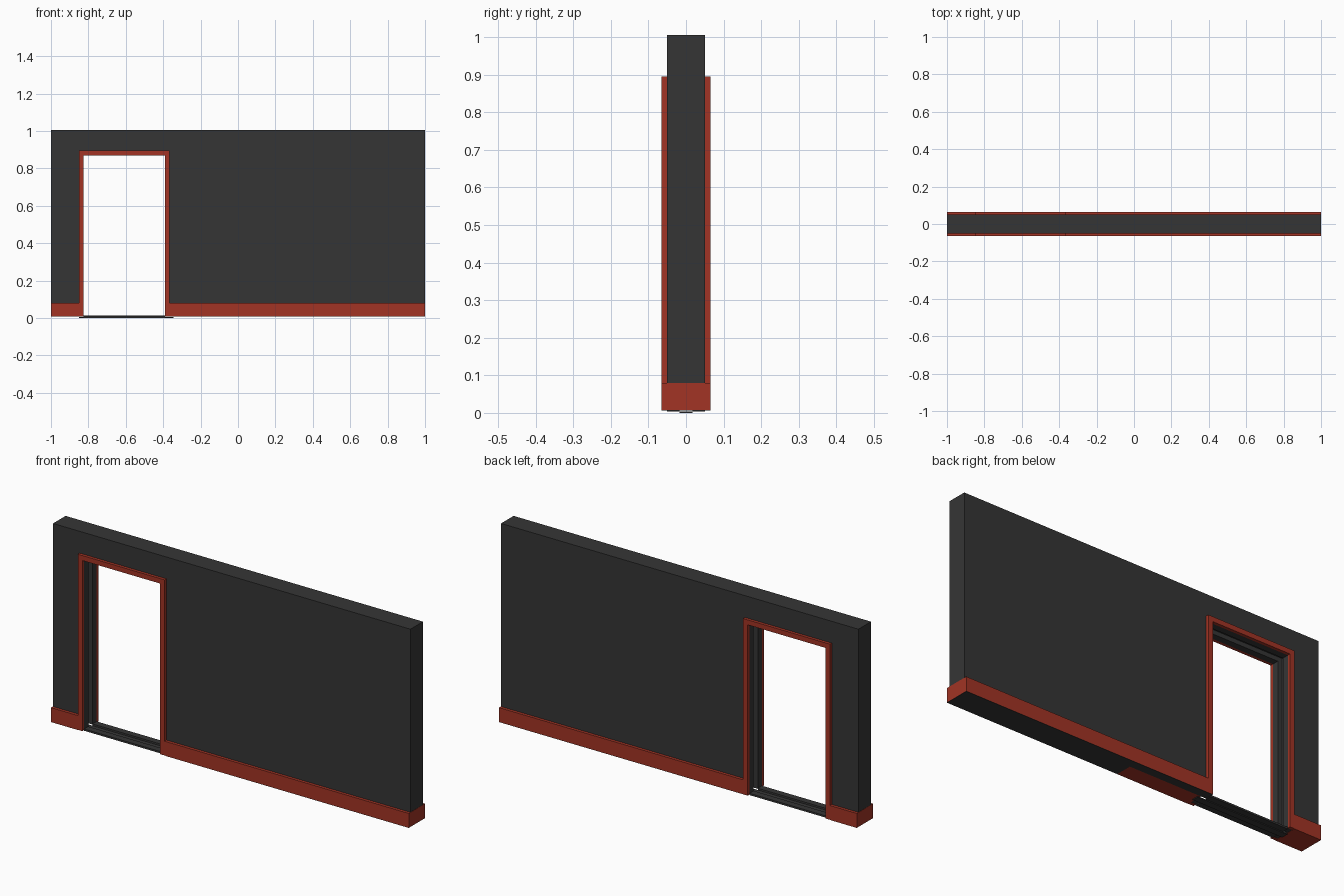
import bpy, bmesh
from mathutils import Vector

if "Cube" in bpy.data.objects:
    bpy.data.objects.remove(bpy.data.objects["Cube"])


def material(name, rgb):
    m = bpy.data.materials.new(name)
    m.diffuse_color = (*rgb, 1)
    m.use_nodes = True
    m.node_tree.nodes["Principled BSDF"].inputs["Base Color"].default_value = m.diffuse_color
    return m


DARK = material("charcoal", (0.036, 0.036, 0.036))
RED = material("brick_red", (0.36, 0.034, 0.018))


def prism(name, points, offset, mat):
    """Closed solid: flat outline extruded along offset."""
    bm = bmesh.new()
    face = bm.faces.new([bm.verts.new(p) for p in points])
    ext = bmesh.ops.extrude_face_region(bm, geom=[face])
    verts = [v for v in ext["geom"] if isinstance(v, bmesh.types.BMVert)]
    bmesh.ops.translate(bm, verts=verts, vec=Vector(offset))
    bmesh.ops.recalc_face_normals(bm, faces=bm.faces)
    me = bpy.data.meshes.new(name)
    bm.to_mesh(me)
    bm.free()
    me.materials.append(mat)
    ob = bpy.data.objects.new(name, me)
    bpy.context.collection.objects.link(ob)
    return ob


def box(name, x0, x1, y0, y1, z0, z1, mat):
    pts = [(x0, y0, z0), (x1, y0, z0), (x1, y1, z0), (x0, y1, z0)]
    return prism(name, pts, (0, 0, z1 - z0), mat)


# Doorway extents, and the slot running round its inside
L, R, TOP = -0.825, -0.39, 0.87
SL, SR, SLOT = -0.85, -0.345, 0.017
BASE = 0.008

# Wall with doorway and door slot cut out
wall = box("wall", -0.999, 0.999, -0.05, 0.05, BASE + 0.002, 1.005, DARK)
cutters = [
    box("doorway_cutter", L, R, -0.2, 0.2, -0.1, TOP, DARK),
    box("slot_cutter", SL, SR, -SLOT, SLOT, -0.1, TOP + 0.022, DARK),
]
for c in cutters:
    c.hide_render = True
    c.hide_viewport = True
    mod = wall.modifiers.new(c.name, "BOOLEAN")
    mod.operation = "DIFFERENCE"
    mod.solver = "EXACT"
    mod.object = c

# Skirting and door casing as one outline on each face of the wall
outline = [(-1, BASE), (-1, 0.08), (-0.85, 0.08), (-0.85, 0.895),
           (-0.365, 0.895), (-0.365, 0.08), (1, 0.08), (1, BASE),
           (R, BASE), (R, TOP), (L, TOP), (L, BASE)]
for side, s in (("front", -1), ("back", 1)):
    prism(side + "_trim", [(x, s * 0.05, z) for x, z in outline],
          (0, s * 0.015, 0), RED)

# Skirting round the wall ends
for side, s in (("left", -1), ("right", 1)):
    x0, x1 = sorted((s * 0.998, s))
    box(side + "_end_skirting", x0, x1, -0.05, 0.05, BASE, 0.08, RED)

# Threshold: two ledges beside a sunken track
for side, s in (("front", -1), ("back", 1)):
    y0, y1 = sorted((s * SLOT, s * 0.05))
    box(side + "_threshold", L, R, y0, y1, 0.004, 0.013, DARK)
box("door_track", SL, SR, -SLOT, SLOT, 0, 0.004, DARK)

# Underside plates
box("underside_plate", 0.04, 1, -0.065, 0.065, BASE - 0.001, BASE, DARK)
box("back_underside_plate", R, 0.04, 0.02, 0.065, BASE - 0.001, BASE, DARK)
box("pocket_plate", SR - 0.015, 0.04, -0.065, 0.02, BASE - 0.001, BASE, RED)
box("short_side_plate", -1, SL, -0.065, 0.065, BASE - 0.001, BASE, RED)
